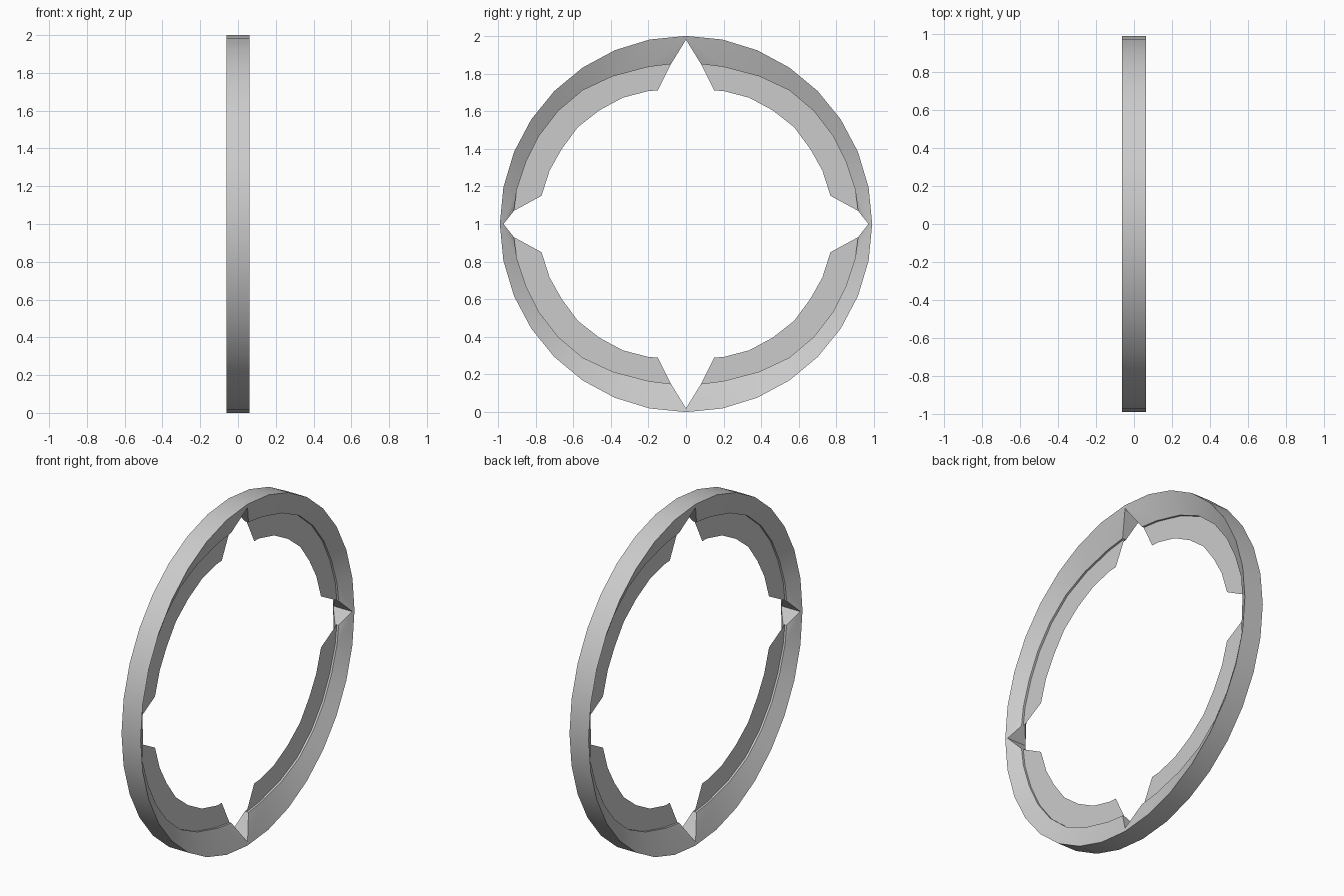
import bpy, bmesh, math

if "Cube" in bpy.data.objects:
    bpy.data.objects.remove(bpy.data.objects["Cube"])

HALF = 0.062   # half width of the outer band
LIP = 0.012    # half width at the thin inner lip

# One quadrant, as (y, z) measured from the ring centre
outer = [(0.99 * math.sin(math.radians(11.25 * k)),
          math.cos(math.radians(11.25 * k))) for k in range(9)]
seam = [(.08, .85), (.2, .835), (.39, .785), (.55, .71), (.68, .6),
        (.78, .47), (.85, .33), (.9, .18), (.915, .07)]
inner = [(.15, .71), (.2, .707), (.335, .672), (.46, .605), (.575, .515),
         (.66, .4), (.725, .285), (.766, .157), (.768, .15)]
apex = [(0, .98), (.97, 0)]


def build(name, fill):
    """Make a mesh from a quadrant builder repeated with mirrored signs."""
    bm = bmesh.new()
    for sy in (1, -1):
        for sz in (1, -1):
            def row(points, x):
                return [bm.verts.new((x, sy * y, 1 + sz * z)) for y, z in points]
            fill(bm, row)
    bmesh.ops.remove_doubles(bm, verts=bm.verts, dist=0.0005)
    bmesh.ops.recalc_face_normals(bm, faces=bm.faces)
    mesh = bpy.data.meshes.new(name)
    bm.to_mesh(mesh)
    bm.free()
    ob = bpy.data.objects.new(name, mesh)
    bpy.context.collection.objects.link(ob)
    bpy.ops.object.select_all(action='DESELECT')
    ob.select_set(True)
    bpy.context.view_layer.objects.active = ob
    bpy.ops.object.shade_smooth_by_angle(angle=math.radians(30))
    return ob


def strip(bm, a, b, first=0, last=8):
    for k in range(first, last):
        bm.faces.new((a[k], a[k + 1], b[k + 1], b[k]))


# Wedge-section band, notched at the four compass points
def band(bm, row):
    o = [row(outer, s * HALF) for s in (1, -1)]
    s = [row(seam, x * LIP) for x in (1, -1)]
    a = [row(apex, x * HALF) for x in (1, -1)]
    strip(bm, o[0], o[1])
    strip(bm, s[0], s[1])
    for i in (0, 1):
        strip(bm, o[i], s[i], 1, 7)
        # sloping sides next to the notches
        for end, nxt, t in ((0, 1, 0), (8, 7, 1)):
            bm.faces.new((o[i][end], o[i][nxt], s[i][nxt], a[i][t]))
            bm.faces.new((a[i][t], s[i][nxt], s[i][end]))
    # notch walls
    for end, t in ((0, 0), (8, 1)):
        bm.faces.new((a[0][t], a[1][t], s[1][end], s[0][end]))


# Thin flat flange inside the lip
def flange(bm, row):
    strip(bm, row(seam, 0), row(inner, 0))


build("outer_band", band)
build("inner_flange", flange)
